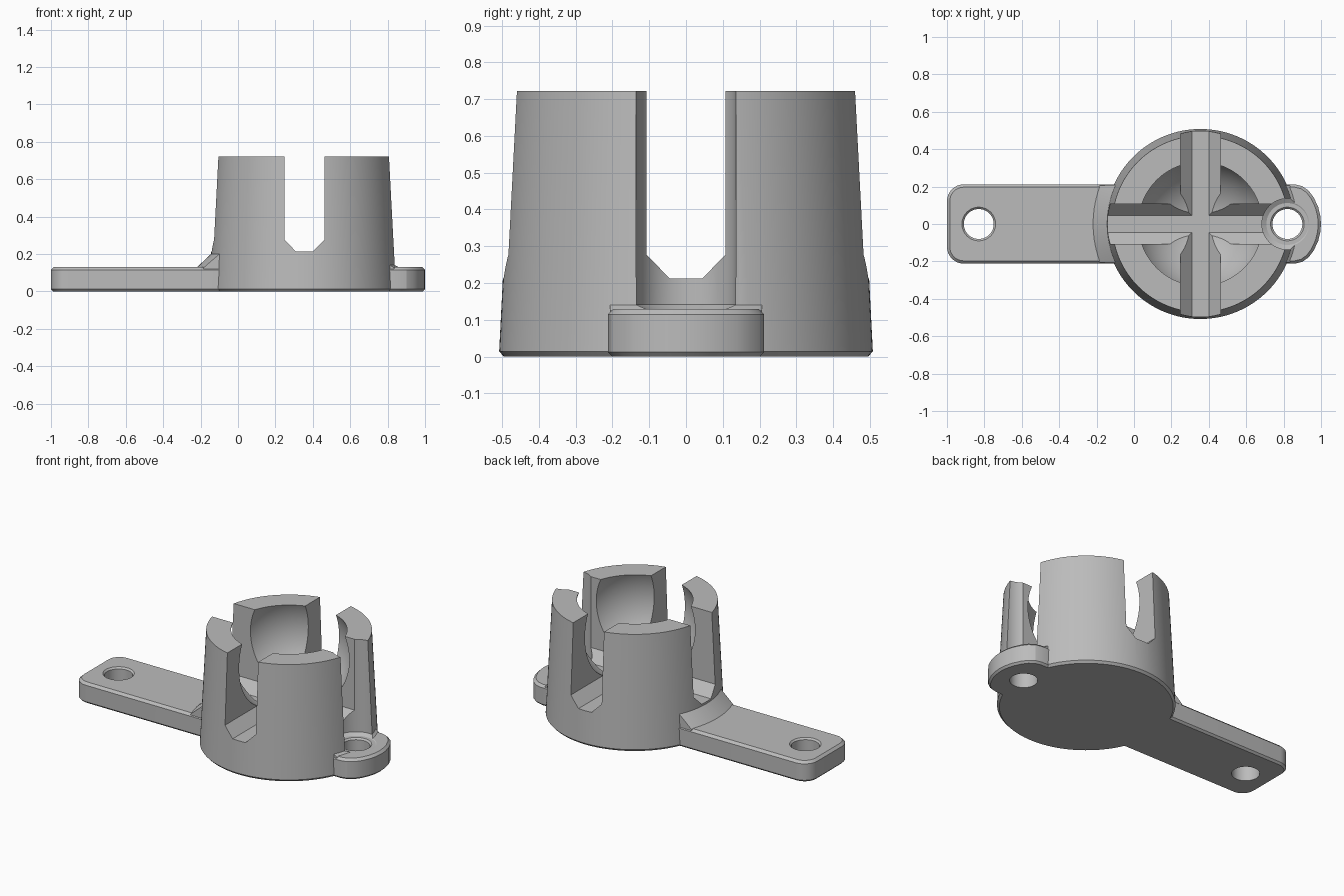
import bpy, bmesh, math
from mathutils import Matrix

if "Cube" in bpy.data.objects:
    bpy.data.objects.remove(bpy.data.objects["Cube"], do_unlink=True)

CUP_X = 0.355      # cup axis
TAB_HOLE_X = 0.82
ARM_HOLE_X = -0.83
HALF_W = 0.212     # half width of arm and tab
PLATE_H = 0.13

grey = bpy.data.materials.new("mid_grey")
grey.use_nodes = True
grey.diffuse_color = (0.5, 0.5, 0.5, 1)
grey.node_tree.nodes["Principled BSDF"].inputs["Base Color"].default_value = (0.5, 0.5, 0.5, 1)


def finish(name, bm):
    bm.normal_update()
    bmesh.ops.recalc_face_normals(bm, faces=bm.faces[:])
    if bm.calc_volume(signed=True) < 0:
        bmesh.ops.reverse_faces(bm, faces=bm.faces[:])
    mesh = bpy.data.meshes.new(name)
    bm.to_mesh(mesh)
    bm.free()
    mesh.materials.append(grey)
    obj = bpy.data.objects.new(name, mesh)
    bpy.context.collection.objects.link(obj)
    return obj


def revolve(name, profile, x, segments=128):
    """Closed solid from (radius, z) points, capped flat at both ends."""
    bm = bmesh.new()
    rings = []
    for r, z in profile:
        rings.append([bm.verts.new((x + r * math.cos(a), r * math.sin(a), z))
                      for a in (2 * math.pi * i / segments for i in range(segments))])
    for low, high in zip(rings, rings[1:]):
        for i in range(segments):
            j = (i + 1) % segments
            bm.faces.new((low[i], low[j], high[j], high[i]))
    bm.faces.new(rings[0][::-1])
    bm.faces.new(rings[-1])
    return finish(name, bm)


def extrude(bm, points, vec):
    """Closed prism swept from one polygon along a vector."""
    start = [bm.verts.new(p) for p in points]
    end = [bm.verts.new([c + d for c, d in zip(p, vec)]) for p in points]
    bm.faces.new(start[::-1])
    bm.faces.new(end)
    for i in range(len(points)):
        j = (i + 1) % len(points)
        bm.faces.new((start[i], start[j], end[j], end[i]))
    bm.normal_update()


def plate(name, half_outline, height, chamfered=True):
    """Upright prism from the +y half of an outline, mirrored in y."""
    bm = bmesh.new()
    outline = half_outline + [(x, -y) for x, y in reversed(half_outline) if y > 0]
    extrude(bm, [(x, y, 0) for x, y in outline], (0, 0, height))
    if chamfered:
        for level, size in ((height, 0.015), (0, 0.012)):
            rim = [e for e in bm.edges if all(abs(v.co.z - level) < 1e-5 for v in e.verts)]
            bmesh.ops.bevel(bm, geom=rim, offset=size, segments=1,
                            affect='EDGES', clamp_overlap=False)
    return finish(name, bm)


def slot_cutter(name, angle):
    """Long channel with a narrow floor and sloped lower sides."""
    bm = bmesh.new()
    half = [(0.045, 0.213), (0.107, 0.277), (0.107, 0.9)]
    section = half + [(-y, z) for y, z in reversed(half)]
    extrude(bm, [(-0.7, y, z) for y, z in section], (1.4, 0, 0))
    bm.transform(Matrix.Translation((CUP_X, 0, 0)) @ Matrix.Rotation(angle, 4, 'Z'))
    return finish(name, bm)


def combine(target, tool, operation):
    bpy.context.view_layer.objects.active = target
    mod = target.modifiers.new(operation.lower(), 'BOOLEAN')
    mod.operation = operation
    mod.solver = 'EXACT'
    mod.object = tool
    bpy.ops.object.modifier_apply(modifier=mod.name)
    bpy.data.objects.remove(tool, do_unlink=True)


def collar(name, profile, x_near, x_far):
    """Sloped ring kept only across the width of one plate."""
    ring = revolve(name, profile, CUP_X)
    y = HALF_W - 0.005
    combine(ring, plate("limit", [(x_near, y), (x_far, y)], 0.3, False), 'INTERSECT')
    return ring


# Straight tapered cup with a small bottom chamfer
body = revolve("socket_bracket", [(0.495, 0), (0.508, 0.014), (0.472, 0.722)], CUP_X)

# Long mounting arm with rounded end corners
corner = 0.09
arm_half = [(0.1, HALF_W)]
for i in range(9):
    a = math.pi / 2 * (1 + i / 8)
    arm_half.append((-1 + corner + corner * math.cos(a),
                     HALF_W - corner + corner * math.sin(a)))
arm = plate("arm", arm_half, PLATE_H)

# Short rounded tab on the other side
tab = plate("tab", [(0.5, HALF_W), (0.86, HALF_W), (0.90, 0.202), (0.935, 0.177),
                    (0.962, 0.14), (0.985, 0.09), (0.996, 0.045), (1.0, 0)], PLATE_H)

# Sloped collars where the plates meet the cup
arm_collar = collar("arm_collar", [(0.578, 0.05), (0.578, 0.126), (0.493, 0.206)], 0.1, -0.4)
tab_collar = collar("tab_collar", [(0.522, 0.05), (0.522, 0.126), (0.496, 0.145)], 0.6, 1.0)

for part in (arm, tab, arm_collar, tab_collar):
    combine(body, part, 'UNION')

# Spherical seat inside the cup
bm = bmesh.new()
bmesh.ops.create_uvsphere(bm, u_segments=96, v_segments=48, radius=0.36,
                          matrix=Matrix.Translation((CUP_X, 0, 0.58)))
combine(body, finish("ball_seat", bm), 'DIFFERENCE')

# Crossed slots that split the cup into four fingers
for i in range(2):
    combine(body, slot_cutter("slot", i * math.pi / 2), 'DIFFERENCE')

# Screw head clearance over the tab
combine(body, revolve("clearance", [(0.112, 0.127), (0.136, 0.141), (0.136, 0.9)],
                      TAB_HOLE_X, 64), 'DIFFERENCE')

# Screw holes with a slight countersink
for x, top in ((ARM_HOLE_X, PLATE_H), (TAB_HOLE_X, 0.127)):
    combine(body, revolve("hole", [(0.08, -0.1), (0.08, top - 0.01), (0.09, top),
                                   (0.09, 0.2)], x, 64), 'DIFFERENCE')

bpy.ops.object.select_all(action='DESELECT')
body.select_set(True)
bpy.context.view_layer.objects.active = body
bpy.ops.object.shade_smooth_by_angle(angle=math.radians(20))
